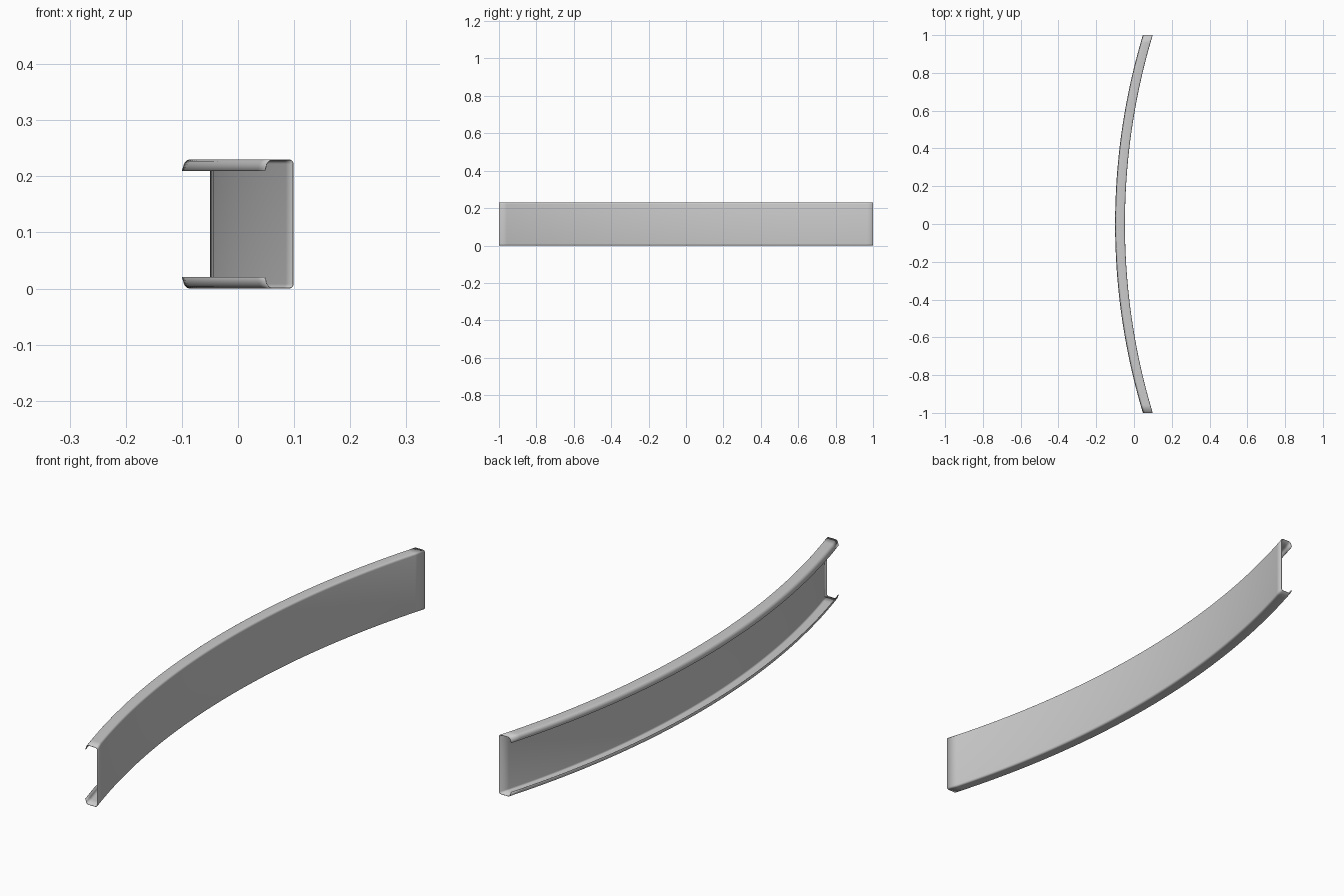
import bpy, bmesh, math

if "Cube" in bpy.data.objects:
    bpy.data.objects.remove(bpy.data.objects["Cube"])

SAG, H = 0.147, 0.23        # bow of the rail, section height
RADIUS = (1 + SAG**2) / (2 * SAG)
STEPS = 48


def arc(cx, cz, r, a0, a1, n=5):
    return [(cx + r * math.cos(math.radians(a0 + (a1 - a0) * i / n)),
             cz + r * math.sin(math.radians(a0 + (a1 - a0) * i / n))) for i in range(n + 1)]


# Upper half of the C section: web, rounded corner, flange, slanted lip
upper = arc(0.043, H - 0.008, 0.008, 0, 90)
upper += arc(0.014, H - 0.012, 0.012, 90, 160)
upper.append((-0.001, H - 0.020))
lower = [(x, H - z) for x, z in reversed(upper)]
section = lower + upper

# Sweep the section along the bowed path, with ends cut square to y
bm = bmesh.new()
rows = []
for i in range(STEPS + 1):
    y = -1 + 2 * i / STEPS
    dx = -0.099 + RADIUS - math.sqrt(RADIUS**2 - y * y)
    rows.append([bm.verts.new((x + dx, y, z)) for x, z in section])
for a, b in zip(rows, rows[1:]):
    for j in range(len(section) - 1):
        bm.faces.new((a[j], a[j + 1], b[j + 1], b[j]))
bmesh.ops.recalc_face_normals(bm, faces=bm.faces)
# Make the web face outwards (+x)
web = max(bm.faces, key=lambda f: f.calc_area())
if web.normal.x < 0:
    bmesh.ops.reverse_faces(bm, faces=bm.faces)

mesh = bpy.data.meshes.new("curved_channel_rail")
bm.to_mesh(mesh)
bm.free()
rail = bpy.data.objects.new("curved_channel_rail", mesh)
bpy.context.collection.objects.link(rail)
bpy.context.view_layer.objects.active = rail
rail.select_set(True)

# Thin sheet metal
sheet = rail.modifiers.new("sheet_thickness", 'SOLIDIFY')
sheet.thickness = 0.0015
sheet.offset = -1
bpy.ops.object.shade_smooth_by_angle(angle=math.radians(35))
